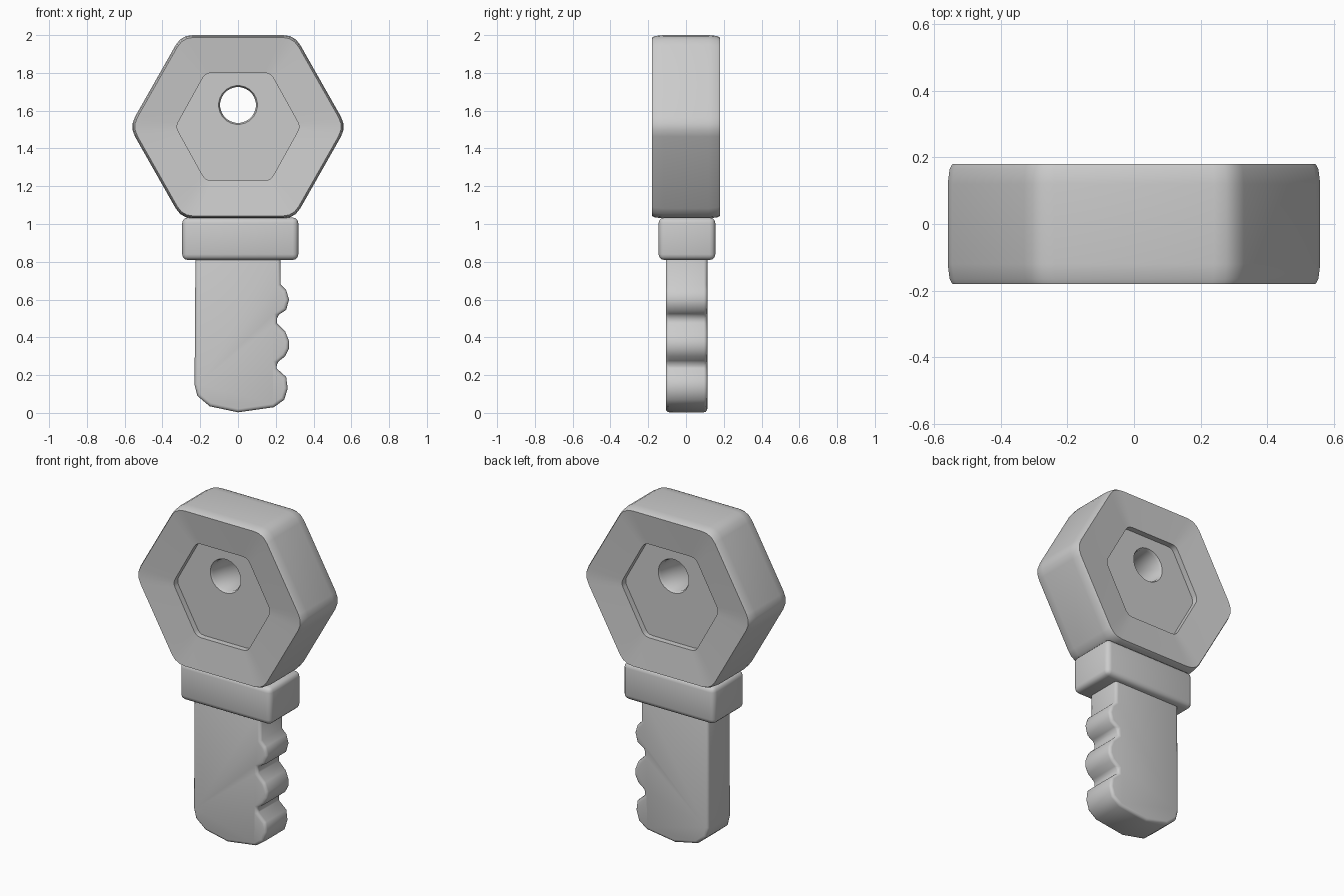
import bpy, bmesh, math
from mathutils import Vector

cube = bpy.data.objects.get("Cube")
if cube:
    bpy.data.objects.remove(cube, do_unlink=True)

# One plain grey for the whole key
grey = bpy.data.materials.new("plain grey")
grey.use_nodes = True
colour = (0.6, 0.6, 0.6, 1)
grey.diffuse_color = colour
grey.node_tree.nodes["Principled BSDF"].inputs["Base Color"].default_value = colour


def finish(name, bm, bevel=0, angle=40):
    bmesh.ops.recalc_face_normals(bm, faces=bm.faces)
    mesh = bpy.data.meshes.new(name)
    bm.to_mesh(mesh)
    bm.free()
    mesh.materials.append(grey)
    obj = bpy.data.objects.new(name, mesh)
    bpy.context.collection.objects.link(obj)
    bpy.ops.object.select_all(action='DESELECT')
    obj.select_set(True)
    bpy.context.view_layer.objects.active = obj
    if bevel:
        mod = obj.modifiers.new("rounded edges", 'BEVEL')
        mod.width = bevel
        mod.segments = 3
        mod.limit_method = 'ANGLE'
        mod.angle_limit = math.radians(50)
        bpy.ops.object.modifier_apply(modifier=mod.name)
    bpy.ops.object.shade_smooth_by_angle(angle=math.radians(angle))
    return obj


def hexagon(w, t, h, r):
    """Hexagon with four points round each corner."""
    corners = [Vector(p) for p in
               ((w, 0), (t, h), (-t, h), (-w, 0), (-t, -h), (t, -h))]
    pts = []
    for i, c in enumerate(corners):
        a = c + (corners[i - 1] - c).normalized() * r
        b = c + (corners[(i + 1) % 6] - c).normalized() * r
        for k in range(4):
            u = k / 3
            pts.append(a * (1 - u) ** 2 + c * 2 * u * (1 - u) + b * u * u)
    return pts


def circle(radius):
    angles = [math.radians(15 * k - 22.5) for k in range(24)]
    return [Vector((radius * math.cos(a), 0.115 + radius * math.sin(a)))
            for a in angles]


# Head: loops run from the hole, over the recess and rim, to the outer wall
outer = hexagon(0.575, 0.3, 0.485, 0.06)
inner = hexagon(0.33, 0.172, 0.285, 0.03)


def scaled(s):
    return [p * s for p in outer]


half = [(circle(0.095), 0.105), (circle(0.103), 0.12), (inner, 0.12),
        (inner, 0.155), (scaled(0.93), 0.177), (scaled(0.975), 0.18),
        (scaled(0.99), 0.165), (scaled(1), 0.12)]
loops = [(p, -y) for p, y in half] + [(p, y) for p, y in reversed(half)]
bm = bmesh.new()
rings = [[bm.verts.new((p.x, y, p.y + 1.515)) for p in pts] for pts, y in loops]
for i, ring in enumerate(rings):
    nxt = rings[(i + 1) % len(rings)]
    for k in range(len(ring)):
        j = (k + 1) % len(ring)
        bm.faces.new((ring[k], ring[j], nxt[j], nxt[k]))
finish("head", bm, angle=62)

# Collar
bm = bmesh.new()
bmesh.ops.create_cube(bm, size=1)
for v in bm.verts:
    v.co = (v.co.x * 0.615 + 0.012, v.co.y * 0.3 + 0.005, v.co.z * 0.225 + 0.922)
finish("collar", bm, 0.03)

# Toothed blade, extruded from its outline
outline = [(-0.225, 0.85), (-0.23, 0.15), (-0.215, 0.09), (-0.15, 0.035),
           (0, 0.003), (0.19, 0.03), (0.245, 0.07), (0.263, 0.13),
           (0.255, 0.19), (0.205, 0.235), (0.205, 0.265), (0.25, 0.3),
           (0.27, 0.34), (0.27, 0.38), (0.25, 0.43), (0.205, 0.475),
           (0.208, 0.515), (0.255, 0.545), (0.27, 0.6), (0.255, 0.65),
           (0.225, 0.68), (0.225, 0.85)]
bm = bmesh.new()
face = bm.faces.new([bm.verts.new((x, -0.107, z)) for x, z in outline])
side = bmesh.ops.extrude_face_region(bm, geom=[face])["geom"]
bmesh.ops.translate(bm, vec=(0, 0.22, 0),
                    verts=[g for g in side if isinstance(g, bmesh.types.BMVert)])
finish("blade", bm, 0.018, 60)
